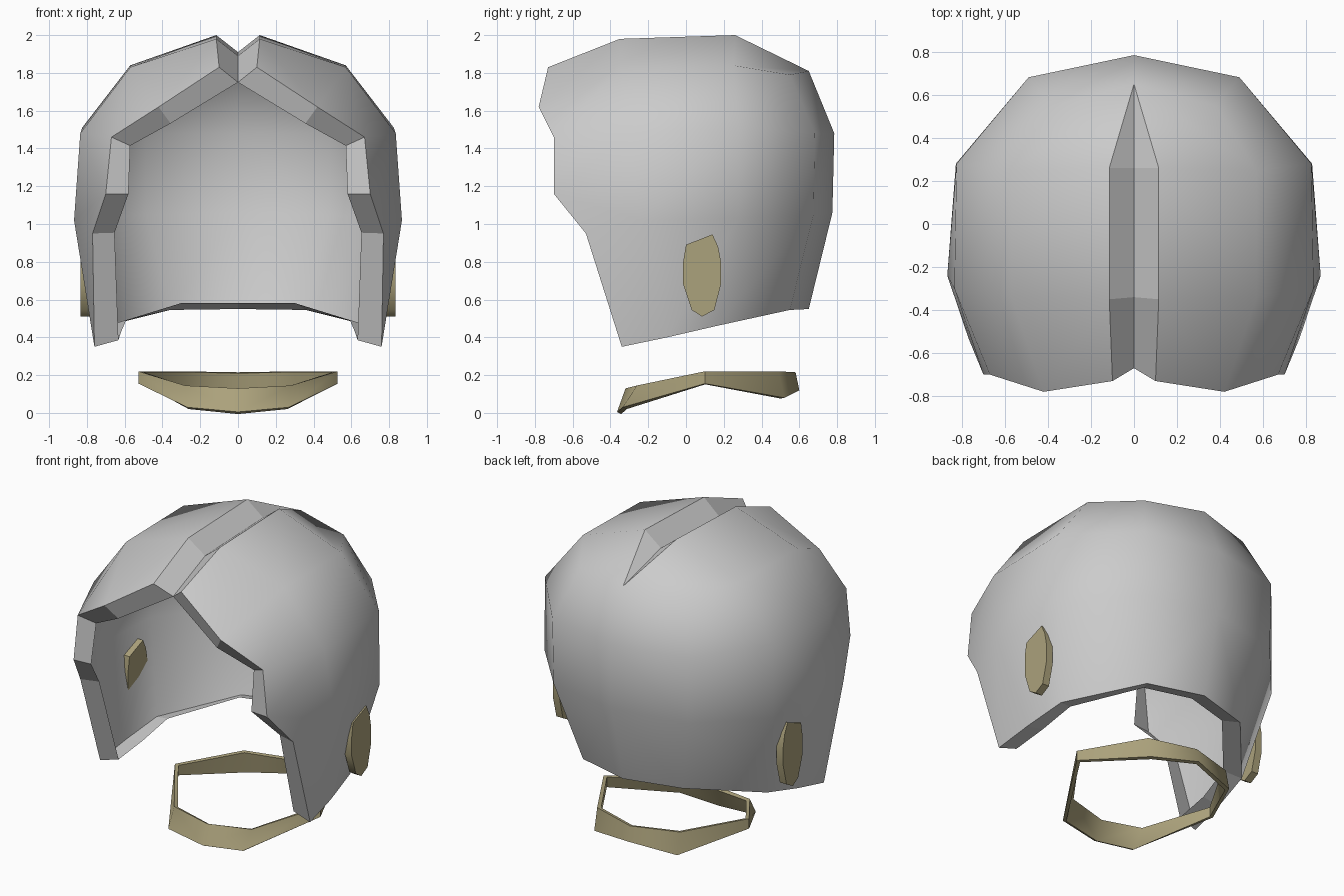
import bpy, bmesh
from math import radians

if "Cube" in bpy.data.objects:
    bpy.data.objects.remove(bpy.data.objects["Cube"])


def finish(name, bm, angle, mat=None, thickness=0):
    mesh = bpy.data.meshes.new(name)
    bm.to_mesh(mesh)
    bm.free()
    ob = bpy.data.objects.new(name, mesh)
    bpy.context.collection.objects.link(ob)
    if mat:
        mesh.materials.append(mat)
    bpy.ops.object.select_all(action='DESELECT')
    ob.select_set(True)
    bpy.context.view_layer.objects.active = ob
    ob.modifiers.new("Mirror", 'MIRROR')
    bpy.ops.object.modifier_apply(modifier="Mirror")
    if thickness:
        m = ob.modifiers.new("Solidify", 'SOLIDIFY')
        m.thickness, m.offset = thickness, -1
        bpy.ops.object.modifier_apply(modifier="Solidify")
    bpy.ops.object.shade_smooth_by_angle(angle=radians(angle))
    return ob


olive = bpy.data.materials.new("olive")
olive.diffuse_color = (0.41, 0.36, 0.20, 1)
olive.use_nodes = True
olive.node_tree.nodes["Principled BSDF"].inputs["Base Color"].default_value = olive.diffuse_color

# Helmet shell: half rings from the back centre round to the face opening, top to bottom
A = (0, .65, 1.81)
rows = [
    [A, A, (0, .26, 1.91), (0, -.34, 1.89), (0, -.67, 1.75)],                      # groove floor
    [A, A, (.115, .26, 2.0), (.115, -.35, 1.98), (.10, -.73, 1.83)],               # groove edge
    [A, (.38, .55, 1.79), (.57, .25, 1.84), (.57, -.34, 1.83), (.42, -.78, 1.62)],
    [(0, .785, 1.48), (.49, .682, 1.48), (.825, .28, 1.51), (.835, -.30, 1.48), (.67, -.70, 1.46)],
    [(0, .775, 1.06), (.485, .675, 1.05), (.828, .28, 1.03), (.868, -.24, 1.02), (.77, -.53, .95)],
    [(0, .65, .55), (.36, .55, .545), (.70, .16, .46), (.74, -.10, .40), (.76, -.34, .35)],
]
temple = (.70, -.70, 1.16)
cheek = rows[5][4]
THICK = .12

bm = bmesh.new()
outer = {p: bm.verts.new(p) for p in dict.fromkeys(sum(rows, []) + [temple])}


def face(vs):
    vs = list(dict.fromkeys(vs))
    if len(vs) > 2:
        return bm.faces.new(vs)


for r in range(5):
    for k in range(4):
        a, b, c, d = rows[r][k], rows[r][k + 1], rows[r + 1][k + 1], rows[r + 1][k]
        if r == 3 and k == 3:
            polys = [[a, b, temple, d], [d, temple, c]]
        else:
            polys = [[a, b, c, d]]
        for p in polys:
            face([outer[q] for q in p])
bm.normal_update()

# The groove keeps hard folds
groove = {outer[p] for p in rows[0] + rows[1]}
for e in bm.edges:
    if e.verts[0] in groove and e.verts[1] in groove:
        e.smooth = False

# Rim flange turned inwards round the face opening and the lower edge
rim = [row[4] for row in rows]
rim.insert(4, temple)
rim += rows[5][3::-1]
inner = {rim[0]: outer[rim[0]], rim[1]: outer[rim[0]]}
fixed = {temple: (.58, -.69, 1.16), cheek: (.633, -.33, .385)}
for p in rim[2:]:
    n = outer[p].normal.copy()
    if p[0] == 0:
        n.x = 0
        n.normalize()
    inner[p] = bm.verts.new(fixed.get(p, outer[p].co - n * THICK))
for a, b in zip(rim, rim[1:]):
    f = face([inner[a], inner[b], outer[b], outer[a]])
    for e in f.edges if f else []:
        e.smooth = False
finish("helmet_shell", bm, 60)

# Ear studs set into each side of the shell
bm = bmesh.new()
outline = [(0, .89), (.14, .945), (.17, .88), (.185, .8), (.185, .68), (.15, .545),
           (.085, .51), (.03, .545), (-.015, .68), (-.015, .8)]
f = bm.faces.new([bm.verts.new((.785, y, z)) for y, z in outline])
ext = bmesh.ops.extrude_face_region(bm, geom=[f], use_keep_orig=True)
bmesh.ops.translate(bm, vec=(.048, 0, 0),
                    verts=[g for g in ext['geom'] if isinstance(g, bmesh.types.BMVert)])
bmesh.ops.recalc_face_normals(bm, faces=bm.faces)
finish("ear_studs", bm, 40, olive)

# Chin strap: half band, front to back, (bottom, top) pairs
band = [((0, -.365, .005), (0, -.32, .13)), ((.27, -.335, .03), (.28, -.26, .145)),
        ((.527, .10, .155), (.527, .10, .22)), ((.30, .52, .08), (.30, .49, .22)),
        ((0, .60, .12), (0, .58, .215))]
bm = bmesh.new()
pairs = [[bm.verts.new(p) for p in pr] for pr in band]
for (a, b), (c, d) in zip(pairs, pairs[1:]):
    bm.faces.new([a, c, d, b])
finish("chin_strap", bm, 50, olive, thickness=.025)
